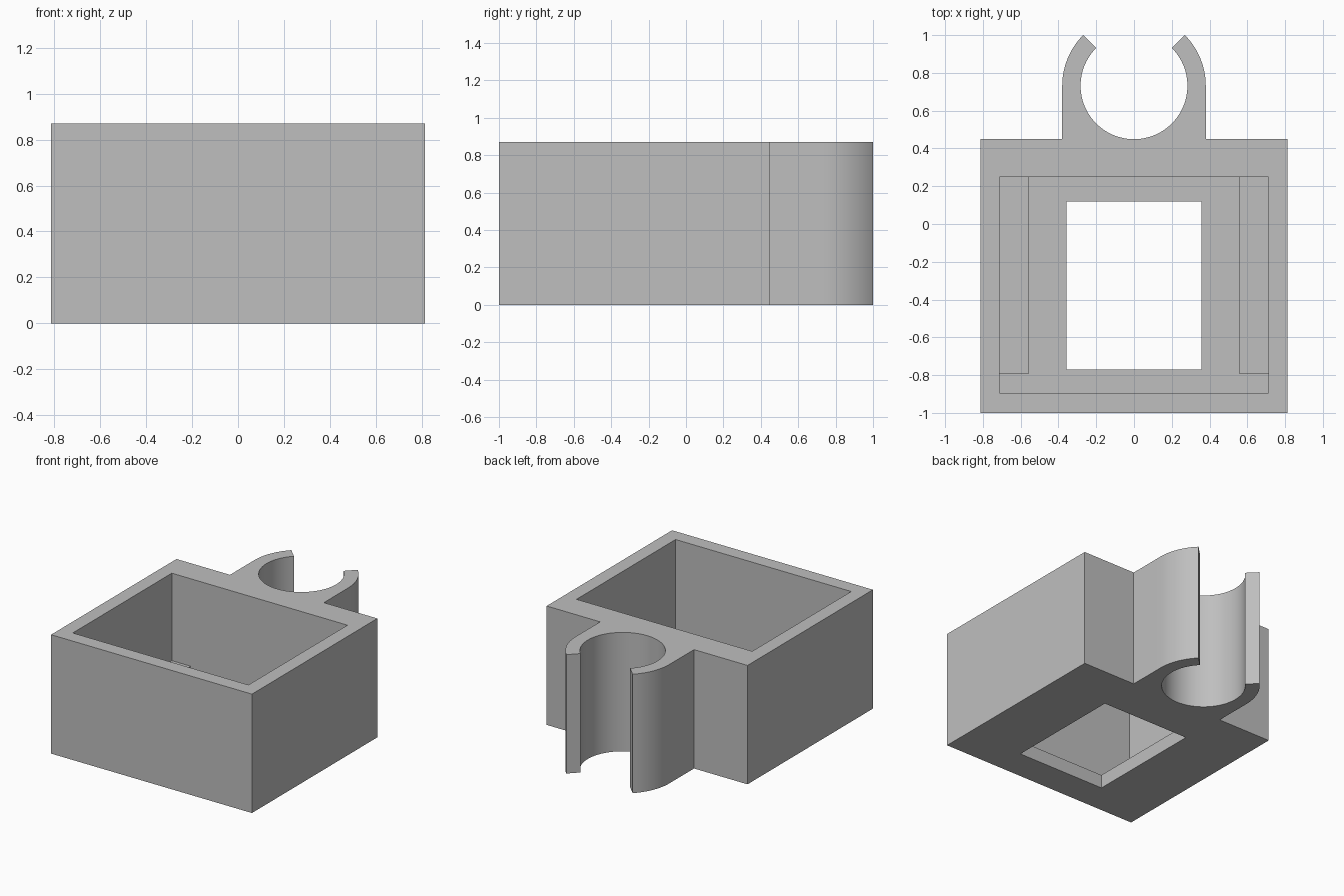
import bpy
import bmesh
from math import sin, cos, radians

cube = bpy.data.objects.get("Cube")
if cube:
    bpy.data.objects.remove(cube, do_unlink=True)

HEIGHT = 0.87
HALF_W, FRONT, BACK = 0.813, -1.0, 0.45
RING_Y, RING_OUT, RING_IN = 0.732, 0.38, 0.283

grey = bpy.data.materials.new("plain grey")
grey.use_nodes = True
grey.diffuse_color = (0.52, 0.52, 0.52, 1)
grey.node_tree.nodes["Principled BSDF"].inputs["Base Color"].default_value = grey.diffuse_color


def prism(name, outline, z0, z1):
    """Extrude a counter-clockwise outline between two heights."""
    bm = bmesh.new()
    face = bm.faces.new([bm.verts.new((x, y, z0)) for x, y in outline])
    ext = bmesh.ops.extrude_face_region(bm, geom=[face])["geom"]
    top = [v for v in ext if isinstance(v, bmesh.types.BMVert)]
    bmesh.ops.translate(bm, verts=top, vec=(0, 0, z1 - z0))
    bmesh.ops.recalc_face_normals(bm, faces=bm.faces[:])
    mesh = bpy.data.meshes.new(name)
    bm.to_mesh(mesh)
    bm.free()
    mesh.materials.append(grey)
    obj = bpy.data.objects.new(name, mesh)
    bpy.context.collection.objects.link(obj)
    return obj


def rect(x, y0, y1):
    return [(-x, y0), (x, y0), (x, y1), (-x, y1)]


def arc(radius, start, end, steps):
    angles = [radians(start + (end - start) * i / steps) for i in range(steps + 1)]
    return [(radius * cos(a), RING_Y + radius * sin(a)) for a in angles]


# Box and open clip share one outline
outline = [(-HALF_W, FRONT), (HALF_W, FRONT), (HALF_W, BACK), (RING_OUT, BACK)]
outline += arc(RING_OUT, 0, 45, 12)
outline += arc(RING_IN, 45, -225, 72)
outline += arc(RING_OUT, 135, 180, 12)
outline += [(-RING_OUT, BACK), (-HALF_W, BACK)]
body = prism("box_with_clip", outline, 0, HEIGHT)

# Cavity, the lower channel that leaves a ledge on each side, and the floor opening
INNER, LEDGE, INNER_F, INNER_B, LEDGE_F = 0.711, 0.558, -0.895, 0.25, -0.795
channel = [(-INNER, INNER_F), (INNER, INNER_F), (INNER, LEDGE_F), (LEDGE, LEDGE_F),
           (LEDGE, INNER_B), (-LEDGE, INNER_B), (-LEDGE, LEDGE_F), (-INNER, LEDGE_F)]
cutters = [
    prism("cavity_cutter", rect(INNER, INNER_F, INNER_B), 0.23, 1.2),
    prism("channel_cutter", channel, 0.1, 0.5),
    prism("opening_cutter", rect(0.358, -0.77, 0.12), -0.2, 0.3),
]
for cutter in cutters:
    cutter.hide_render = True
    mod = body.modifiers.new(cutter.name, "BOOLEAN")
    mod.operation = "DIFFERENCE"
    mod.solver = "EXACT"
    mod.object = cutter

# Bake the cuts and remove the cutters
graph = bpy.context.evaluated_depsgraph_get()
baked = bpy.data.meshes.new_from_object(body.evaluated_get(graph))
body.modifiers.clear()
body.data = baked
for cutter in cutters:
    bpy.data.objects.remove(cutter, do_unlink=True)

# Smooth clip, sharp box edges
bpy.ops.object.select_all(action="DESELECT")
body.select_set(True)
bpy.context.view_layer.objects.active = body
bpy.ops.object.shade_smooth_by_angle(angle=radians(30))
